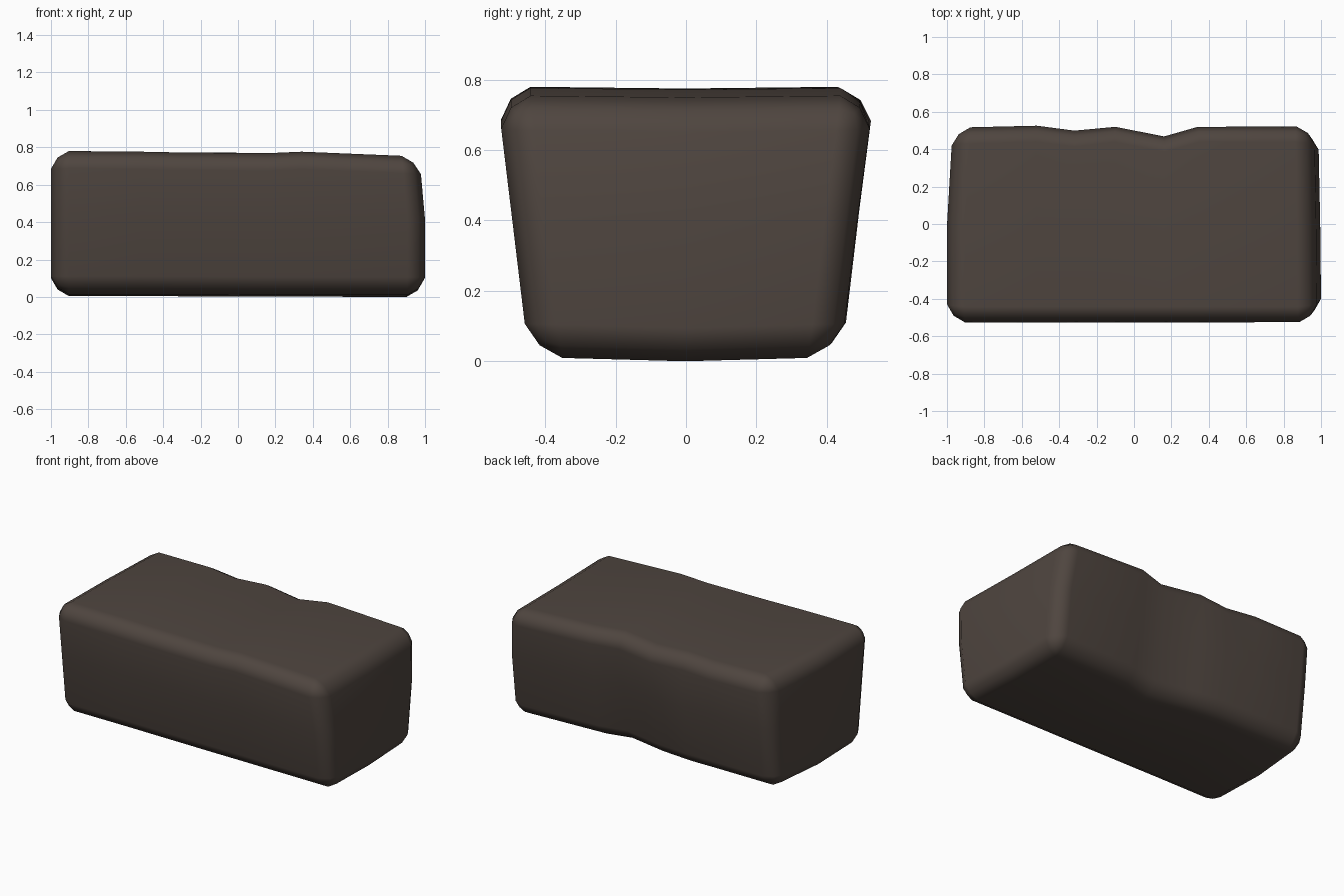
import bpy, bmesh, math

if "Cube" in bpy.data.objects:
    bpy.data.objects.remove(bpy.data.objects["Cube"])

# Station along x: (x, top z, bottom z, back dent at top / middle / bottom)
stations = [
    (-1.00, 0.780, 0.015, 0.010, 0.00, 0.00),
    (-0.52, 0.776, 0.015, 0.000, 0.00, 0.00),
    (-0.32, 0.772, 0.014, 0.025, 0.00, 0.00),
    (-0.10, 0.770, 0.013, 0.000, 0.01, 0.02),
    (0.16, 0.768, 0.012, 0.050, 0.06, 0.07),
    (0.34, 0.776, 0.012, 0.000, 0.02, 0.03),
    (1.00, 0.750, 0.010, 0.000, 0.00, 0.00),
]
NX, NY, NZ = len(stations), 3, 3


def place(i, j, k):
    """Corner position of the rough block for grid cell corner i, j, k."""
    x, top, bottom, *dent = stations[i]
    t = (0.0, 0.55, 1.0)[k]
    z = bottom + (top - bottom) * t
    half = 0.445 + 0.09 * t
    y = (-half, 0.0, half - dent[2 - k])[j]
    if j == 1 and k == 0:          # belly of the underside
        z -= 0.012
    if j == 1 and k == 2:          # slightly hollow top
        z -= 0.006
    if i == NX - 1:                # right end leans in at the top and back
        x -= (0.0, 0.0, 0.03)[k] + (0.0, 0.005, 0.015)[j]
    if i == 0 and j == 2:          # left end tapers at the back
        x += 0.03
    return x, y, z


bm = bmesh.new()
verts = {}


def vert(*key):
    if key not in verts:
        verts[key] = bm.verts.new(place(*key))
    return verts[key]


# Six gridded sides of the block
size = (NX, NY, NZ)
for axis in range(3):
    u, v = (axis + 1) % 3, (axis + 2) % 3
    for side in (0, size[axis] - 1):
        for a in range(size[u] - 1):
            for b in range(size[v] - 1):
                quad = []
                for da, db in ((0, 0), (1, 0), (1, 1), (0, 1)):
                    key = [0, 0, 0]
                    key[axis], key[u], key[v] = side, a + da, b + db
                    quad.append(vert(*key))
                bm.faces.new(quad)
bmesh.ops.recalc_face_normals(bm, faces=bm.faces)

# Worn, rounded outer edges
outer = [e for e in bm.edges if e.calc_face_angle(0) > math.radians(50)]
bmesh.ops.bevel(bm, geom=outer, offset=0.095, offset_type='OFFSET',
                segments=2, profile=0.4, affect='EDGES', clamp_overlap=True)

# Stand on the ground, centred
for axis in range(3):
    vals = [p.co[axis] for p in bm.verts]
    shift = min(vals) if axis == 2 else (min(vals) + max(vals)) / 2
    for p in bm.verts:
        p.co[axis] -= shift
bmesh.ops.recalc_face_normals(bm, faces=bm.faces)

mesh = bpy.data.meshes.new("stone_block")
bm.to_mesh(mesh)
bm.free()
for f in mesh.polygons:
    f.use_smooth = True
block = bpy.data.objects.new("stone_block", mesh)
bpy.context.collection.objects.link(block)
block.modifiers.new("even_shading", 'WEIGHTED_NORMAL')

mat = bpy.data.materials.new("dark brown stone")
mat.diffuse_color = (0.078, 0.060, 0.050, 1)
mat.use_nodes = True
mat.node_tree.nodes["Principled BSDF"].inputs["Base Color"].default_value = mat.diffuse_color
mesh.materials.append(mat)
